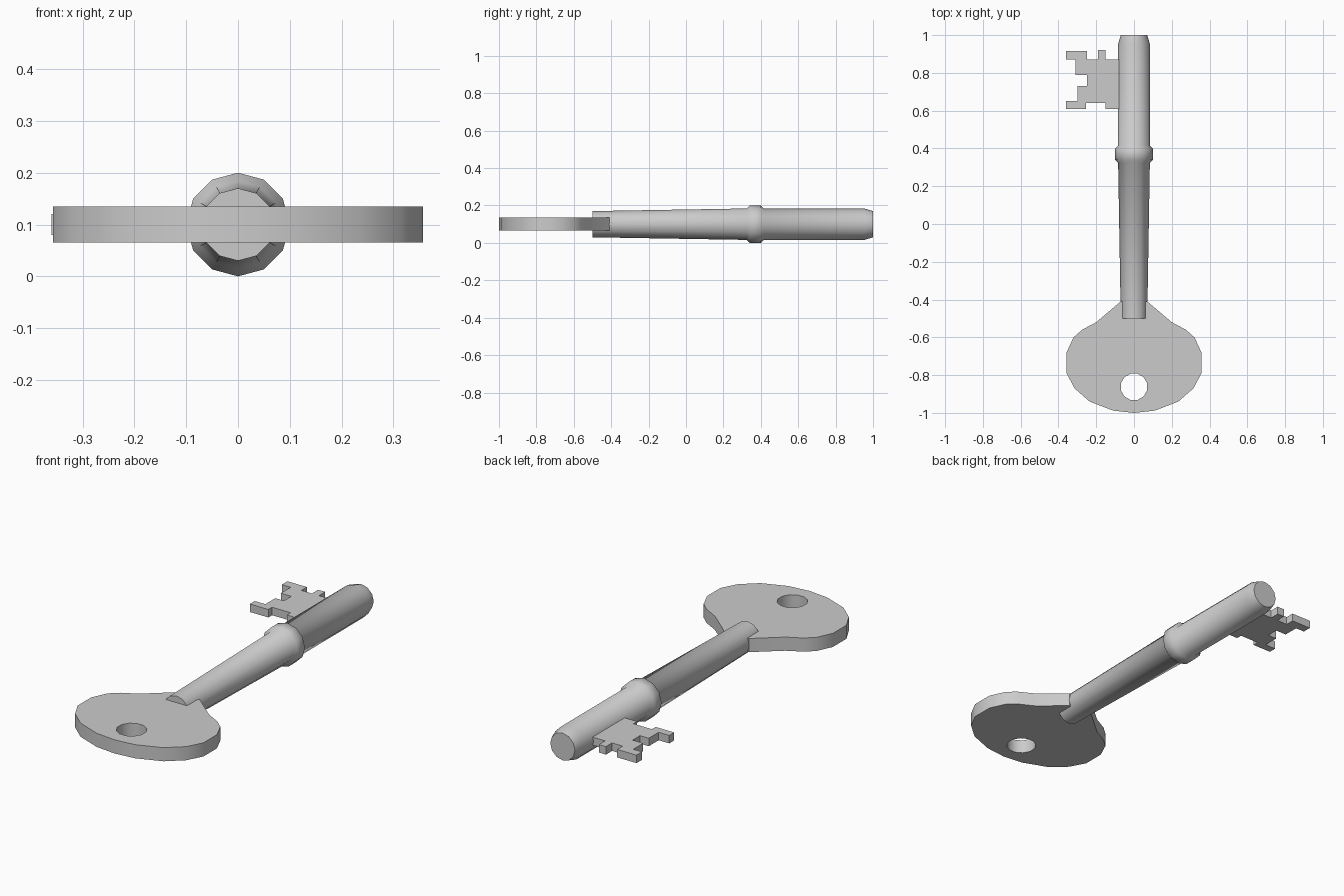
import bpy, bmesh, math

if "Cube" in bpy.data.objects:
    bpy.data.objects.remove(bpy.data.objects["Cube"])

AXIS_Z = 0.1

metal = bpy.data.materials.new("grey metal")
metal.use_nodes = True
colour = (0.6, 0.6, 0.6, 1)
metal.diffuse_color = colour
metal.node_tree.nodes["Principled BSDF"].inputs["Base Color"].default_value = colour


def finish(bm, name, angle):
    bmesh.ops.recalc_face_normals(bm, faces=bm.faces)
    mesh = bpy.data.meshes.new(name)
    bm.to_mesh(mesh)
    bm.free()
    mesh.materials.append(metal)
    obj = bpy.data.objects.new(name, mesh)
    bpy.context.collection.objects.link(obj)
    bpy.ops.object.select_all(action="DESELECT")
    obj.select_set(True)
    bpy.context.view_layer.objects.active = obj
    bpy.ops.object.shade_smooth_by_angle(angle=math.radians(angle))
    return obj


def plate(name, loops, thickness, angle):
    """Flat plate centred on the shaft axis; extra loops are holes."""
    bm = bmesh.new()
    for loop in loops:
        vs = [bm.verts.new((x, y, AXIS_Z - thickness / 2)) for x, y in loop]
        for a, b in zip(vs, vs[1:] + vs[:1]):
            bm.edges.new((a, b))
    bmesh.ops.triangle_fill(bm, edges=bm.edges[:], use_beauty=True)
    bmesh.ops.dissolve_limit(bm, angle_limit=0.01, verts=[], edges=bm.edges[:])
    top = bmesh.ops.extrude_face_region(bm, geom=bm.faces[:])["geom"]
    bmesh.ops.translate(bm, vec=(0, 0, thickness),
                        verts=[v for v in top if isinstance(v, bmesh.types.BMVert)])
    return finish(bm, name, angle)


def lathe(name, profile, sides=12):
    """Solid turned round the y axis from (y, radius) pairs."""
    bm = bmesh.new()
    rings = []
    for y, r in profile:
        angles = [2 * math.pi * i / sides for i in range(sides)]
        rings.append([bm.verts.new((r * math.cos(a), y, AXIS_Z + r * math.sin(a)))
                      for a in angles])
    for lower, upper in zip(rings, rings[1:]):
        for i in range(sides):
            j = (i + 1) % sides
            bm.faces.new((lower[i], lower[j], upper[j], upper[i]))
    bm.faces.new(rings[0])
    bm.faces.new(rings[-1])
    return finish(bm, name, 50)


# Tapered shaft with a raised collar and a chamfered tip
lathe("shaft", [(-0.5, 0.07), (0.325, 0.084), (0.34, 0.1), (0.4, 0.1),
                (0.415, 0.085), (0.95, 0.085), (1.0, 0.07)])

# Handle plate: half outline, mirrored, with a round hanging hole
half = [(0.07, -0.41), (0.2, -0.52), (0.275, -0.56), (0.32, -0.6), (0.357, -0.68),
        (0.357, -0.79), (0.315, -0.87), (0.235, -0.94), (0.11, -0.988)]
outline = half + [(0, -1)] + [(-x, y) for x, y in reversed(half)]
hole = [(0.072 * math.cos(math.radians(15 + 30 * i)),
         -0.862 + 0.072 * math.sin(math.radians(15 + 30 * i))) for i in range(12)]
plate("handle", [outline, hole], 0.07, 40)

# Toothed bit on the right side of the tip
teeth = [(-0.02, 0.87), (-0.15, 0.87), (-0.15, 0.92), (-0.19, 0.92), (-0.19, 0.87),
         (-0.25, 0.87), (-0.25, 0.915), (-0.36, 0.915), (-0.36, 0.87), (-0.31, 0.87),
         (-0.31, 0.79), (-0.25, 0.79), (-0.25, 0.73), (-0.3, 0.73), (-0.3, 0.65),
         (-0.36, 0.65), (-0.36, 0.61), (-0.255, 0.61), (-0.255, 0.64), (-0.15, 0.64),
         (-0.15, 0.61), (-0.02, 0.61)]
plate("bit", [teeth], 0.041, 30)
